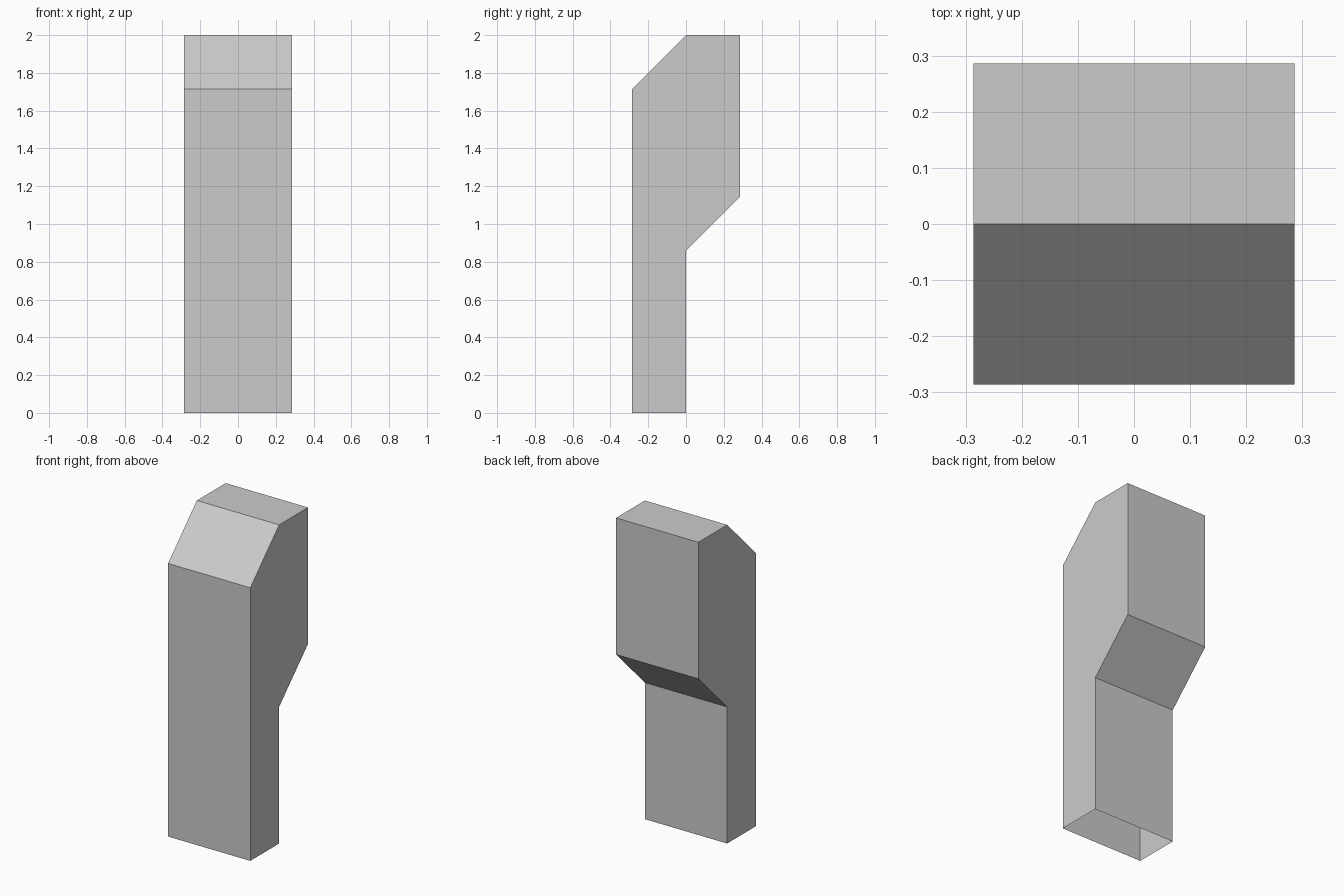
import bpy
import bmesh

# Remove the default object
cube = bpy.data.objects.get("Cube")
if cube:
    bpy.data.objects.remove(cube, do_unlink=True)

U = 2 / 7  # grid unit: the duct is seven units tall and two wide

# Single flat grey
grey = bpy.data.materials.new("light_grey")
grey.use_nodes = True
colour = (0.6, 0.6, 0.6, 1)
grey.diffuse_color = colour
grey.node_tree.nodes["Principled BSDF"].inputs["Base Color"].default_value = colour

# Side profile (y, z) in units: narrow stem, upper part stepping backwards
profile = [(-1, 0), (0, 0), (0, 3), (1, 4), (1, 7), (0, 7), (-1, 6)]

bm = bmesh.new()
side = bm.faces.new([bm.verts.new((-U, y * U, z * U)) for y, z in profile])
extruded = bmesh.ops.extrude_face_region(bm, geom=[side], use_keep_orig=True)
moved = [v for v in extruded["geom"] if isinstance(v, bmesh.types.BMVert)]
bmesh.ops.translate(bm, verts=moved, vec=(2 * U, 0, 0))
bmesh.ops.recalc_face_normals(bm, faces=bm.faces)

# The underside of the stem is open
underside = [f for f in bm.faces if all(v.co.z < 0.01 for v in f.verts)]
bmesh.ops.delete(bm, geom=underside, context="FACES_ONLY")

mesh = bpy.data.meshes.new("offset_duct")
bm.to_mesh(mesh)
bm.free()
mesh.materials.append(grey)
duct = bpy.data.objects.new("offset_duct", mesh)
bpy.context.collection.objects.link(duct)
